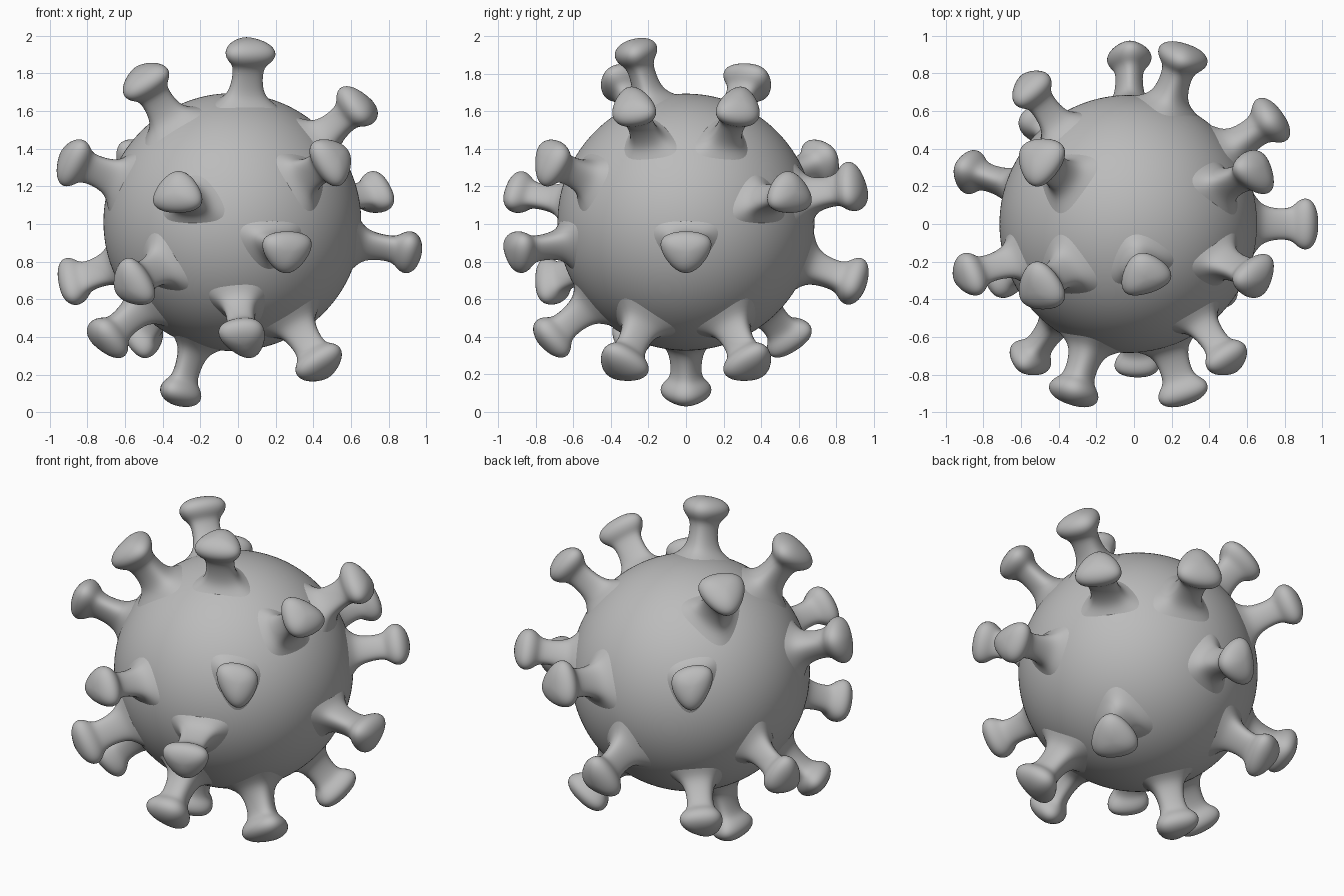
import bpy, bmesh
from math import radians, cos, sin, pi
from mathutils import Vector, Matrix

cube = bpy.data.objects.get("Cube")
if cube:
    bpy.data.objects.remove(cube)

CENTRE = Vector((-0.03, 0, 1.01))
CORE_RADIUS = 0.685
SEGMENTS = 24
TRIANGLE = 0.10          # how triangular the spike sections are

# One flat colour
grey = bpy.data.materials.new("soft_grey")
grey.use_nodes = True
grey.diffuse_color = (0.5, 0.5, 0.5, 1)
grey.node_tree.nodes["Principled BSDF"].inputs["Base Color"].default_value = (0.5, 0.5, 0.5, 1)


def make_object(name, bm):
    for face in bm.faces:
        face.smooth = True
    mesh = bpy.data.meshes.new(name)
    bm.to_mesh(mesh)
    bm.free()
    mesh.materials.append(grey)
    obj = bpy.data.objects.new(name, mesh)
    obj.location = CENTRE
    bpy.context.collection.objects.link(obj)
    return obj


# Round core
bm = bmesh.new()
bmesh.ops.create_icosphere(bm, subdivisions=6, radius=CORE_RADIUS)
make_object("core", bm)

# Triangular layout cells on the sphere, each may carry one spike
cells = bmesh.new()
bmesh.ops.create_icosphere(cells, subdivisions=2, radius=1,
                           matrix=Matrix.Rotation(pi / 5, 4, 'Z'))

# Spike directions: azimuth and elevation in degrees
DIRECTIONS = [
    (-72, 73), (216, 53), (144, 53), (-20, 41), (23, 41), (-52, 19),
    (38, 9), (2, -9), (-70, -10), (253, 10), (200, 19), (130, 19),
    (164, -19), (236, -19), (208, -41), (132, -41), (180, -73),
    (-84, -41), (-36, -53), (36, -53), (93, -19), (74, 10),
]

# Spike profile from flared root to domed head: distance from centre, radius
PROFILE = [
    (0.655, 0.18), (0.682, 0.14), (0.71, 0.108), (0.75, 0.09), (0.80, 0.082),
    (0.85, 0.082), (0.88, 0.092), (0.90, 0.112), (0.92, 0.128), (0.945, 0.137),
    (0.97, 0.131), (0.99, 0.113), (1.006, 0.085), (1.016, 0.05), (1.02, 0.015),
]


def make_spike(name, azimuth, elevation):
    a, e = radians(azimuth), radians(elevation)
    aim = Vector((cos(a) * cos(e), sin(a) * cos(e), sin(e)))
    cell = max(cells.faces, key=lambda f: f.calc_center_median().normalized().dot(aim))
    middle = cell.calc_center_median()
    axis = middle.normalized()
    # Corner offsets, flattened across the axis and scaled to about unit size
    corners = []
    for vert in cell.verts:
        offset = vert.co - middle
        corners.append((offset - axis * offset.dot(axis)) / 0.357)

    bm = bmesh.new()
    rings = []
    for distance, radius in PROFILE:
        ring = []
        for s in range(SEGMENTS):
            point = axis * distance
            for i, corner in enumerate(corners):
                t = 2 * pi * (s / SEGMENTS - i / 3)
                point = point + corner * (radius * (cos(t) + TRIANGLE * cos(2 * t)) * 2 / 3)
            ring.append(bm.verts.new(point))
        rings.append(ring)
    for low, high in zip(rings, rings[1:]):
        for s in range(SEGMENTS):
            n = (s + 1) % SEGMENTS
            bm.faces.new((low[s], low[n], high[n], high[s]))
    bm.faces.new(rings[-1])
    bmesh.ops.recalc_face_normals(bm, faces=bm.faces[:])
    spike = make_object(name, bm)
    smooth = spike.modifiers.new("smooth", 'SUBSURF')
    smooth.levels = smooth.render_levels = 1


# Spikes around the core
for number, (azimuth, elevation) in enumerate(DIRECTIONS, 1):
    make_spike(f"spike_{number}", azimuth, elevation)
cells.free()
